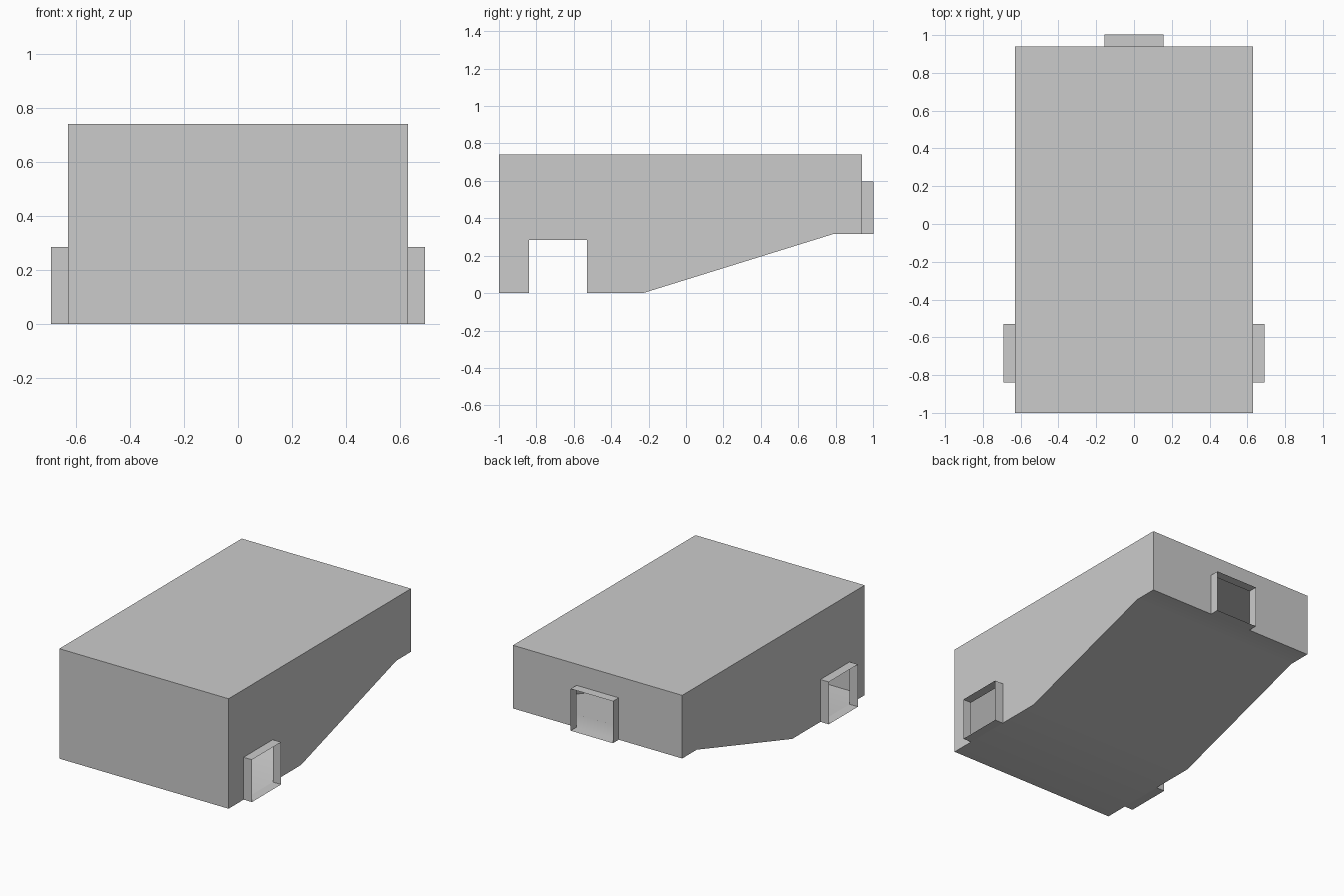
import bpy, bmesh
from mathutils import Vector

if "Cube" in bpy.data.objects:
    bpy.data.objects.remove(bpy.data.objects["Cube"])

HALF_W, FRONT, BACK, TOP = 0.63, -1.0, 0.94, 0.74
DEPTH = 0.062                      # how far each doorway sticks out
SIDE_DOOR = (-0.84, -0.53, 0.0, 0.285)
BACK_DOOR = (-0.157, 0.157, 0.315, 0.597)
FLOOR = [(FRONT, 0), (-0.23, 0), (0.785, 0.315), (BACK, 0.315)]


def shell(name, polygons, centre):
    """Thin surface object whose faces point away from centre."""
    bm = bmesh.new()
    for poly in polygons:
        bm.faces.new([bm.verts.new(p) for p in poly])
    bmesh.ops.remove_doubles(bm, verts=bm.verts, dist=0.0005)
    bm.normal_update()
    for f in bm.faces:
        if f.normal.dot(f.calc_center_median() - Vector(centre)) < 0:
            f.normal_flip()
    mesh = bpy.data.meshes.new(name)
    bm.to_mesh(mesh)
    bm.free()
    obj = bpy.data.objects.new(name, mesh)
    bpy.context.collection.objects.link(obj)
    return obj


def notch(door):
    """Door outline as an open U, from one foot to the other."""
    a, b, lo, hi = door
    return [(a, lo), (a, hi), (b, hi), (b, lo)]


def doorway(name, door, place, start, end):
    """Open-ended four-sided passage; place maps (along, z, out) to a point."""
    ring = notch(door)
    quads = []
    for i in range(4):
        p, q = ring[i], ring[(i + 1) % 4]
        quads.append([place(*p, start), place(*q, start),
                      place(*q, end), place(*p, end)])
    mid = place((door[0] + door[1]) / 2, (door[2] + door[3]) / 2, (start + end) / 2)
    return shell(name, quads, mid)


room_centre = (0, 0, 0.5)

# Floor strip with a smooth ramp up to the back
floor = shell("floor_ramp", [
    [(-HALF_W, *p), (HALF_W, *p), (HALF_W, *q), (-HALF_W, *q)]
    for p, q in zip(FLOOR, FLOOR[1:])], room_centre)
for poly in floor.data.polygons:
    poly.use_smooth = True

# Ceiling and solid front wall
shell("ceiling", [[(-HALF_W, FRONT, TOP), (HALF_W, FRONT, TOP),
                   (HALF_W, BACK, TOP), (-HALF_W, BACK, TOP)]], room_centre)
shell("front_wall", [[(-HALF_W, FRONT, 0), (HALF_W, FRONT, 0),
                      (HALF_W, FRONT, TOP), (-HALF_W, FRONT, TOP)]], room_centre)

# Back wall with its door opening
back_outline = [(-HALF_W, 0.315)] + notch(BACK_DOOR) + [
    (HALF_W, 0.315), (HALF_W, TOP), (-HALF_W, TOP)]
shell("back_wall", [[(x, BACK, z) for x, z in back_outline]], room_centre)
doorway("back_doorway", BACK_DOOR, lambda a, z, o: (a, o, z), BACK, BACK + DEPTH)

# Matching side walls and side doorways
side_outline = FLOOR[:1] + notch(SIDE_DOOR) + FLOOR[1:] + [(BACK, TOP), (FRONT, TOP)]
for side, s in (("left", -1), ("right", 1)):
    shell(side + "_wall", [[(s * HALF_W, y, z) for y, z in side_outline]], room_centre)
    doorway(side + "_doorway", SIDE_DOOR, lambda a, z, o: (o, a, z),
            s * HALF_W, s * (HALF_W + DEPTH))
